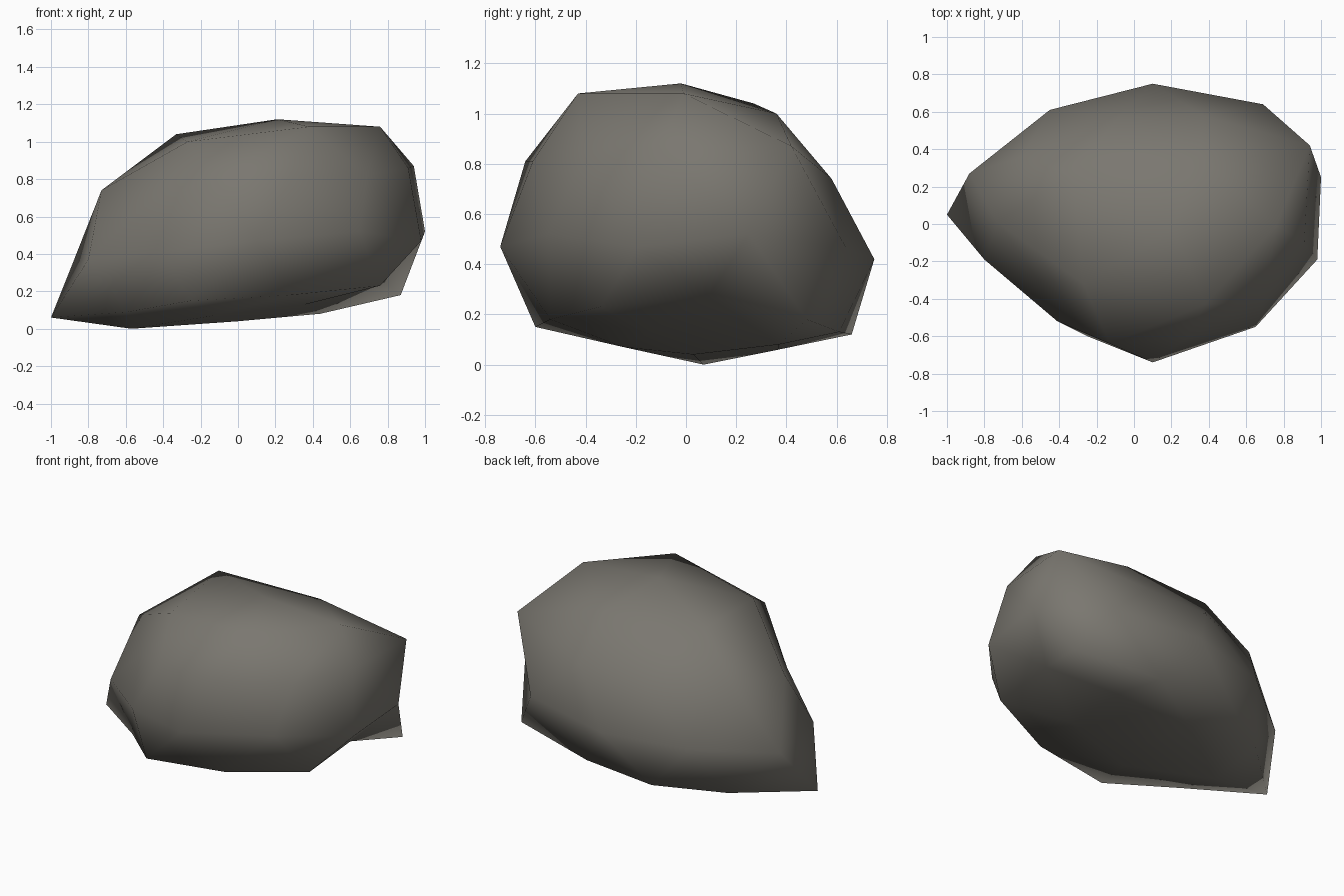
import bpy
import bmesh
from math import atan2, degrees

# Start without the default cube
default_cube = bpy.data.objects.get("Cube")
if default_cube is not None:
    bpy.data.objects.remove(default_cube, do_unlink=True)


def make_material(name, colour):
    """Plain flat colour for both the viewport and the render."""
    material = bpy.data.materials.new(name)
    material.use_nodes = True
    material.diffuse_color = colour
    shader = next(node for node in material.node_tree.nodes
                  if node.type == "BSDF_PRINCIPLED")
    shader.inputs["Base Color"].default_value = colour
    shader.inputs["Roughness"].default_value = 0.9
    return material


def turn(vert):
    """Angle of a corner around the upright axis, from +x."""
    return round(degrees(atan2(vert.co.y, vert.co.x))) % 360


def make_boulder(name, rings, material):
    """Sculpt an icosphere, ring by ring from the top, shaded smooth."""
    bm = bmesh.new()
    bmesh.ops.create_icosphere(bm, subdivisions=2, radius=1)
    by_height = sorted(bm.verts, key=lambda vert: -vert.co.z)
    for ring in rings:
        layer, by_height = by_height[:len(ring)], by_height[len(ring):]
        for vert, corner in zip(sorted(layer, key=turn), ring):
            vert.co = corner
    bmesh.ops.recalc_face_normals(bm, faces=bm.faces[:])
    for face in bm.faces:
        face.smooth = True

    mesh = bpy.data.meshes.new(name)
    bm.to_mesh(mesh)
    bm.free()
    mesh.materials.append(material)
    boulder = bpy.data.objects.new(name, mesh)
    bpy.context.scene.collection.objects.link(boulder)
    return boulder


# Each ring runs counterclockwise from +x
# Crown: the peak and the broad shelf around it
peak = [(.21, -.02, 1.12)]
crown = [
    (.76, -.01, 1.08), (.35, .36, 1), (-.33, .27, 1.04),
    (-.27, -.32, 1), (.38, -.43, 1.08),
]

# Shoulder: where the top rolls over into the sides
shoulder = [
    (.91, -.1, .86), (.94, .42, .87), (.37, .58, .74), (-.08, .57, .74),
    (-.6, .36, .76), (-.73, .01, .74), (-.51, -.3, .65),
    (-.13, -.64, .81), (.28, -.61, .81), (.69, -.41, .82),
]

# Waist: the widest outline
waist = [
    (1, .25, .52), (.69, .64, .46), (.1, .75, .42), (-.45, .61, .4),
    (-.88, .27, .36), (-.8, -.19, .37), (-.41, -.52, .41),
    (.1, -.74, .47), (.65, -.55, .52), (.98, -.19, .47),
]

# Foot: the undercut lower edge, drawn out to a low tip on one side
foot = [
    (.76, .09, .27), (.87, .48, .18), (.3, .61, .13), (-.21, .66, .12),
    (-.6, .42, .08), (-1, .05, .06), (-.59, -.26, .09),
    (-.25, -.6, .15), (.28, -.54, .18), (.76, -.34, .23),
]

# Underside: the shallow sloping base
underside = [
    (.44, .37, .08), (-.13, .37, .06), (-.57, .07, 0),
    (-.13, -.25, .07), (.36, -.14, .13),
]
base = [(0, .03, .04)]

stone_grey = make_material("warm grey stone", (.195, .185, .162, 1))
make_boulder("boulder",
             [peak, crown, shoulder, waist, foot, underside, base],
             stone_grey)
